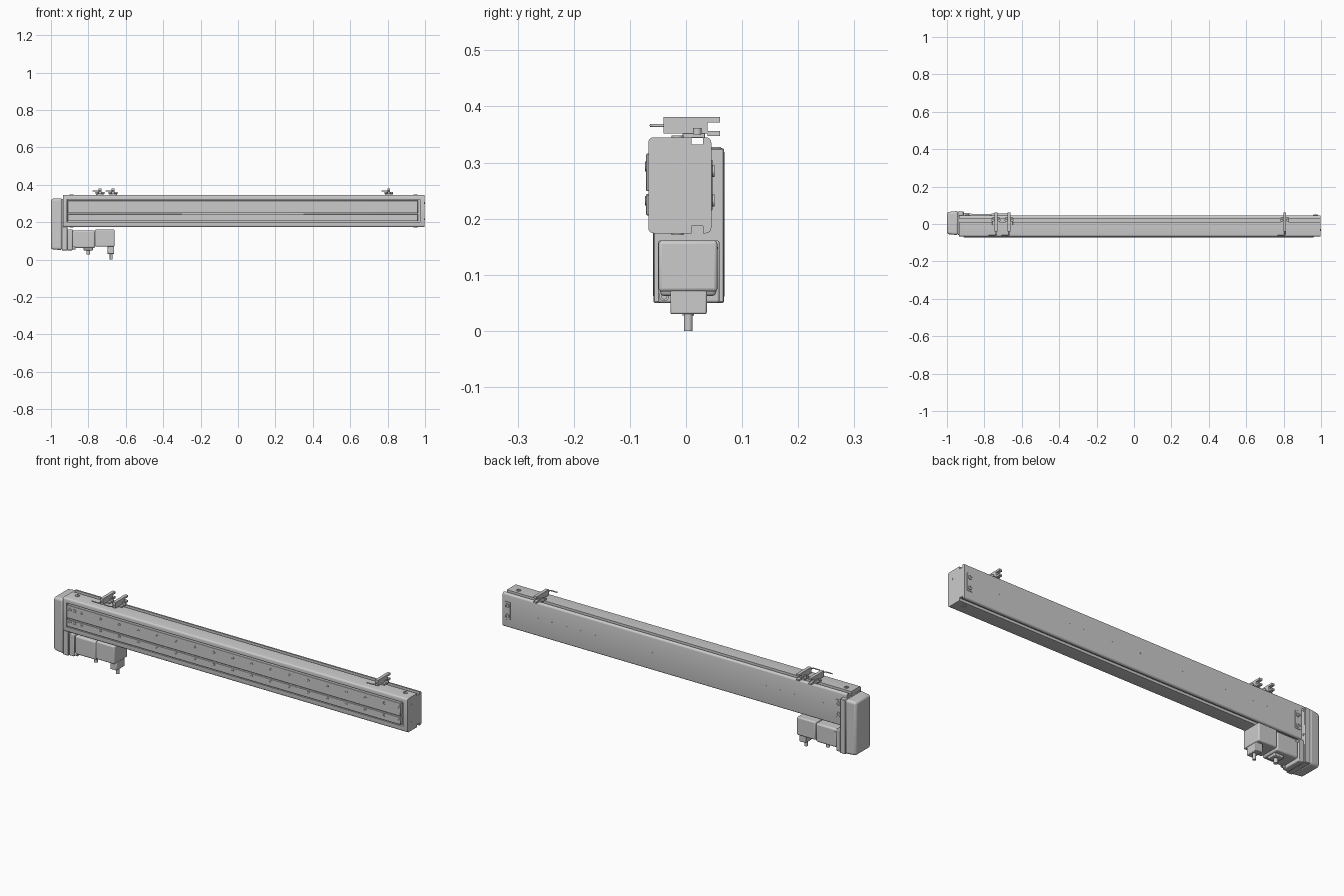
import bpy, bmesh, math
from mathutils import Matrix, Vector

if "Cube" in bpy.data.objects:
    bpy.data.objects.remove(bpy.data.objects["Cube"])


def finish(name, bm, bevel=0.0, segs=2):
    bmesh.ops.recalc_face_normals(bm, faces=bm.faces[:])
    me = bpy.data.meshes.new(name)
    bm.to_mesh(me)
    bm.free()
    ob = bpy.data.objects.new(name, me)
    bpy.context.collection.objects.link(ob)
    if bevel:
        m = ob.modifiers.new("bevel", 'BEVEL')
        m.width, m.segments = bevel, segs
        m.limit_method = 'ANGLE'
    bpy.ops.object.select_all(action='DESELECT')
    ob.select_set(True)
    bpy.context.view_layer.objects.active = ob
    bpy.ops.object.shade_smooth_by_angle(angle=math.radians(35))
    return ob


def boxes(name, items, bevel=0.0, segs=2):
    """Each item: x0, x1, y0, y1, z0, z1."""
    bm = bmesh.new()
    for x0, x1, y0, y1, z0, z1 in items:
        c = Matrix.Translation(((x0 + x1) / 2, (y0 + y1) / 2, (z0 + z1) / 2))
        bmesh.ops.create_cube(bm, size=1, matrix=c @ Matrix.Diagonal((x1 - x0, y1 - y0, z1 - z0, 1)))
    return finish(name, bm, bevel, segs)


AXIS = {'x': Matrix.Rotation(math.pi / 2, 4, 'Y'), 'y': Matrix.Rotation(math.pi / 2, 4, 'X'), 'z': Matrix()}


def rods(name, centers, r, length, axis, n=14):
    bm = bmesh.new()
    for c in centers:
        bmesh.ops.create_cone(bm, cap_ends=True, segments=n, radius1=r, radius2=r, depth=length,
                              matrix=Matrix.Translation(c) @ AXIS[axis])
    return finish(name, bm)


def rings(name, centers, r, length, axis, hole=0.55, depth=0.6, n=14):
    """Screw heads with a sunken socket."""
    bm = bmesh.new()
    for c, sign in centers:
        prev = None
        for rad, h in ((r, -0.5), (r, 0.5), (r * hole, 0.5), (r * hole, 0.5 - depth)):
            loop = []
            for i in range(n):
                a = 2 * math.pi * i / n
                u, v, w = rad * math.cos(a), rad * math.sin(a), sign * h * length
                p = {'x': (w, u, v), 'y': (u, w, v), 'z': (u, v, w)}[axis]
                loop.append(bm.verts.new(Vector(c) + Vector(p)))
            if prev:
                for i in range(n):
                    bm.faces.new((prev[i], prev[(i + 1) % n], loop[(i + 1) % n], loop[i]))
            else:
                bm.faces.new(loop)
            prev = loop
        bm.faces.new(prev)
    return finish(name, bm)


def prism(name, pts, x0, x1, bevel=0.0, segs=2):
    """Extrude a (y, z) outline along x."""
    bm = bmesh.new()
    f = bm.faces.new([bm.verts.new((x0, y, z)) for y, z in pts])
    new = bmesh.ops.extrude_face_region(bm, geom=[f])['geom']
    bmesh.ops.translate(bm, vec=(x1 - x0, 0, 0), verts=[v for v in new if isinstance(v, bmesh.types.BMVert)])
    return finish(name, bm, bevel, segs)


def corner(cy, cz, r, a0, n=4):
    return [(cy + r * math.cos(math.radians(a0 + 90 * i / n)),
             cz + r * math.sin(math.radians(a0 + 90 * i / n))) for i in range(n + 1)]


Y0, Y1, Z0, Z1, R = -0.067, 0.045, 0.174, 0.345, 0.009


def beam_outline(front_recess):
    top = [(0.030, Z1), (0.030, Z1 - 0.013), (0.010, Z1 - 0.013), (0.010, Z1)]
    bottom = [(y, Z0 + Z1 - z) for y, z in reversed(top)]
    front = [(Y0, 0.322), (Y0 + 0.016, 0.322), (Y0 + 0.016, 0.2), (Y0, 0.2)] if front_recess else []
    return (corner(Y1 - R, Z1 - R, R, 0) + top + corner(Y0 + R, Z1 - R, R, 90) + front +
            corner(Y0 + R, Z0 + R, R, 180) + bottom + corner(Y1 - R, Z0 + R, R, 270))


# Main extruded beam and its end caps
prism("beam", beam_outline(True), -0.915, 0.972)
prism("end_cap_right", beam_outline(False), 0.972, 0.998)
prism("end_cap_left", beam_outline(False), -0.935, -0.915)

# Front cover strips lying in the recess
boxes("front_strips", [(-0.911, 0.962, -0.071, -0.052, 0.249, 0.316),
                       (-0.911, 0.962, -0.071, -0.052, 0.206, 0.244)], 0.0015, 1)
holes = [-0.83 + 0.1062 * i for i in range(18)]
rings("front_screws", [((x, -0.071, z), -1) for x in holes[:17] + [0.953] for z in (0.293, 0.232)],
      0.007, 0.004, 'y')
rings("front_end_screws", [((x, -0.071, z), -1) for x in (-0.895, -0.868) for z in (0.293, 0.232)],
      0.009, 0.005, 'y')

# Rear retaining plates, their screws and the line of small rear holes
boxes("rear_plates", [(x, x + 0.03, 0.043, 0.047, 0.215, 0.305) for x in (-0.905, 0.955)], 0.001, 1)
rings("rear_plate_screws", [((x, 0.048, z), 1) for x in (-0.89, 0.97) for z in (0.285, 0.232)],
      0.011, 0.006, 'y')
rods("rear_holes", [(-0.8 + 0.08 * i, 0.045, 0.265) for i in range(21)], 0.003, 0.001, 'y', 8)

# Screws on the ends, top and underside
rings("end_face_screws", [((0.9975, -0.033, z), 1) for z in (0.302, 0.216)], 0.005, 0.003, 'x')
rings("top_screws", [((x, -0.015, Z1 + 0.001), 1) for x in (-0.89, 0.95)], 0.011, 0.004, 'z')
rings("bottom_screws", [((x, -0.015, Z0 - 0.001), -1) for x in (-0.89, 0.95)], 0.011, 0.004, 'z')

# Drive housing: mounting plate and tapered rounded cover
boxes("housing_plate", [(-0.942, -0.912, -0.058, 0.068, 0.05, 0.325)], 0.002, 1)
bm = bmesh.new()
bmesh.ops.create_cube(bm, size=1, matrix=Matrix.Translation((-0.97, 0.005, 0.19)) @
                      Matrix.Diagonal((0.06, 0.13, 0.278, 1)))
for v in bm.verts:
    if v.co.x < -0.98:
        v.co.y = 0.005 + (v.co.y - 0.005) * 0.9
        v.co.z = 0.19 + (v.co.z - 0.19) * 0.97
finish("housing_cover", bm, 0.012, 4)
rings("housing_screws", [((-0.935, y, z), 1) for y, z in ((0.058, 0.312), (0.058, 0.19))], 0.006, 0.05, 'x')

# Motor: flange, body, encoder block and corner bolts
boxes("motor_flange", [(-0.914, -0.885, -0.05, 0.06, 0.05, 0.161)], 0.004)
boxes("motor_body", [(-0.885, -0.765, -0.046, 0.054, 0.062, 0.156)], 0.008, 3)
boxes("motor_encoder", [(-0.765, -0.66, -0.049, 0.056, 0.07, 0.161)], 0.006, 3)
rings("motor_bolts", [((-0.88, y, z), 1) for y, z in ((0.048, 0.148), (-0.039, 0.062))], 0.009, 0.02, 'x')

# Cable outlets below the motor
boxes("encoder_outlet", [(-0.698, -0.662, -0.028, 0.037, 0.03, 0.072)], 0.003)
boxes("power_outlet", [(-0.825, -0.775, -0.02, 0.03, 0.05, 0.066)], 0.003)
rods("encoder_cable", [(-0.678, 0.004, 0.016)], 0.008, 0.032, 'z')
rods("power_cable", [(-0.8, 0.004, 0.04)], 0.01, 0.026, 'z')

# Forked position sensors with feet, clamp screws and bent cables
for i, x in enumerate((-0.738, -0.668, 0.806), 1):
    s = 1 if i == 2 else -1
    boxes(f"sensor_{i}", [(x - 0.008, x + 0.008, -0.04, 0.038, 0.352, 0.381),
                          (x - 0.008, x + 0.008, 0.038, 0.061, 0.371, 0.381),
                          (x - 0.008, x + 0.008, 0.038, 0.061, 0.347, 0.356)])
    boxes(f"sensor_foot_{i}", [(x - 0.02, x + 0.02, -0.006, 0.034, 0.344, 0.353)], 0.001, 1)
    rings(f"sensor_screw_{i}", [((x + d, 0.02, 0.356), 1) for d in (-0.016, 0.016)], 0.008, 0.012, 'z')
    cu = bpy.data.curves.new(f"sensor_cable_{i}", 'CURVE')
    cu.dimensions, cu.bevel_depth, cu.bevel_resolution, cu.use_fill_caps = '3D', 0.003, 2, True
    sp = cu.splines.new('POLY')
    path = [(x, -0.038), (x, -0.055), (x - 0.003, -0.060), (x - 0.008, -0.062), (x - 0.04, -0.062)]
    sp.points.add(len(path) - 1)
    for p, (px, py) in zip(sp.points, path):
        p.co = (px, py, 0.366, 1)
    bpy.context.collection.objects.link(bpy.data.objects.new(f"sensor_cable_{i}", cu))
